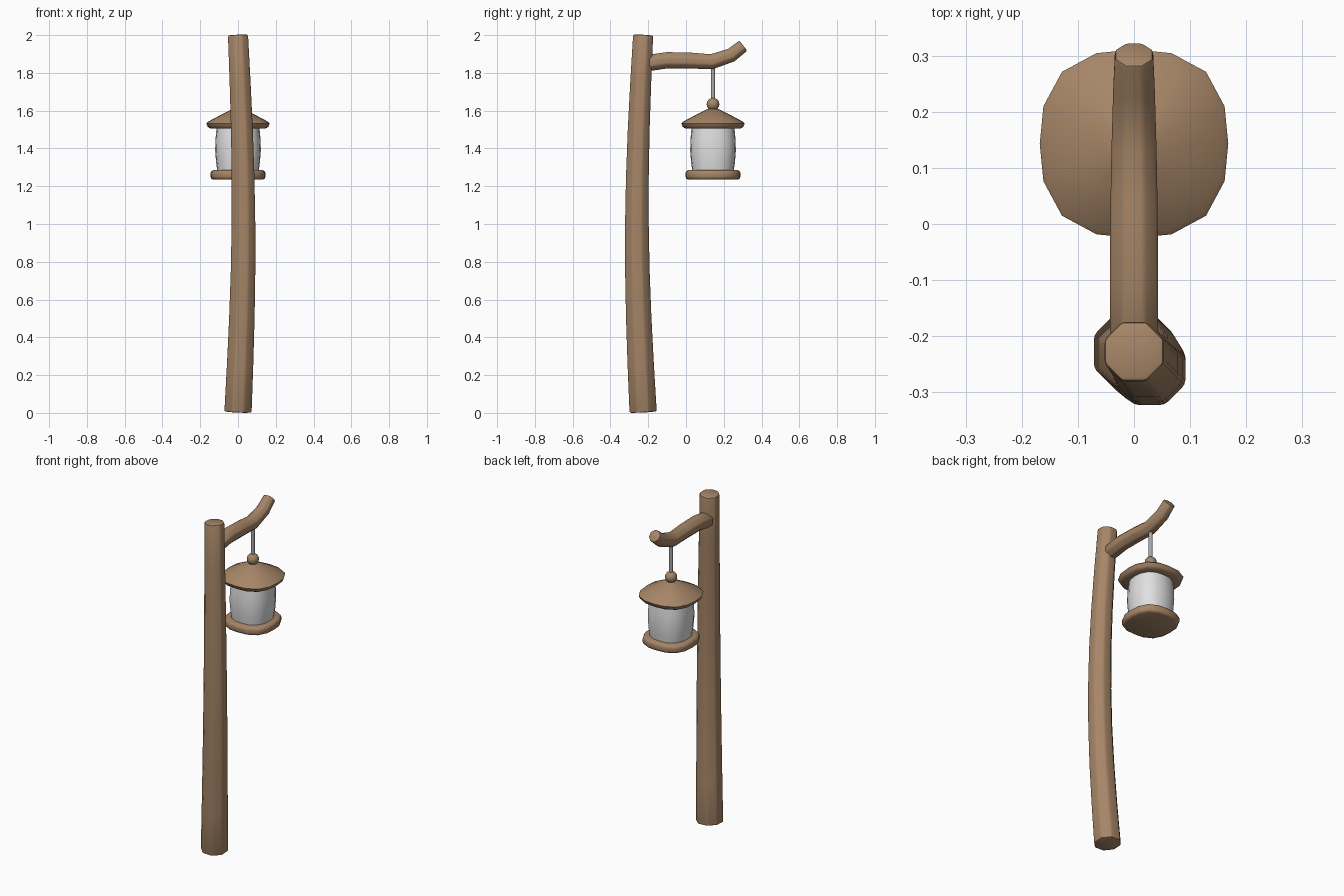
import bpy, bmesh, math
from mathutils import Vector

cube = bpy.data.objects.get("Cube")
if cube:
    bpy.data.objects.remove(cube, do_unlink=True)


def material(name, rgb, rough=0.7):
    m = bpy.data.materials.new(name)
    m.use_nodes = True
    m.diffuse_color = (*rgb, 1)
    bsdf = next(n for n in m.node_tree.nodes if n.type == 'BSDF_PRINCIPLED')
    bsdf.inputs["Base Color"].default_value = (*rgb, 1)
    bsdf.inputs["Roughness"].default_value = rough
    return m


wood = material("brown wood", (0.38, 0.235, 0.135))
glass = material("frosted white glass", (0.75, 0.75, 0.75))
metal = material("grey metal", (0.4, 0.4, 0.41))


def finish(name, bm, mat, angle, bevel=0.0):
    bmesh.ops.recalc_face_normals(bm, faces=bm.faces)
    if bevel:
        sharp = [e for e in bm.edges if e.calc_face_angle(0) > 0.6]
        bmesh.ops.bevel(bm, geom=sharp, offset=bevel, segments=2,
                        profile=0.5, affect='EDGES', clamp_overlap=True)
    mesh = bpy.data.meshes.new(name)
    bm.to_mesh(mesh)
    bm.free()
    mesh.materials.append(mat)
    obj = bpy.data.objects.new(name, mesh)
    bpy.context.collection.objects.link(obj)
    bpy.ops.object.select_all(action='DESELECT')
    obj.select_set(True)
    bpy.context.view_layer.objects.active = obj
    bpy.ops.object.shade_smooth_by_angle(angle=math.radians(angle))
    return obj


def skin(bm, rings):
    """Join closed rings of points with quads and cap both ends."""
    loops = [[bm.verts.new(p) for p in ring] for ring in rings]
    n = len(loops[0])
    for a, b in zip(loops, loops[1:]):
        for i in range(n):
            j = (i + 1) % n
            bm.faces.new((a[i], a[j], b[j], b[i]))
    bm.faces.new(loops[0][::-1])
    bm.faces.new(loops[-1])


def octagon_sweep(name, path, bevel):
    """Sweep an octagon along (x, y, z, half width) stations."""
    pts = [Vector(p[:3]) for p in path]
    rings = []
    for k, p in enumerate(pts):
        t = (pts[min(k + 1, len(pts) - 1)] - pts[max(k - 1, 0)]).normalized()
        u = (Vector((1, 0, 0)) - t * t.x).normalized()
        v = t.cross(u)
        r = path[k][3] / math.cos(math.pi / 8)
        angles = [math.pi / 8 + i * math.pi / 4 for i in range(8)]
        rings.append([p + (u * math.cos(a) + v * math.sin(a)) * r for a in angles])
    bm = bmesh.new()
    skin(bm, rings)
    return finish(name, bm, wood, 40, bevel)


AXIS_Y = 0.143


def lantern_part(name, profile, mat, square=0.08, sides=16, angle=40):
    """Loft (radius, z) stations, swelling toward the diagonals."""
    rings = []
    for r, z in profile:
        ring = []
        for i in range(sides):
            a = math.tau * i / sides
            q = r * (1 + square * math.sin(2 * a) ** 2)
            ring.append((q * math.cos(a), AXIS_Y + q * math.sin(a), z))
        rings.append(ring)
    bm = bmesh.new()
    skin(bm, rings)
    return finish(name, bm, mat, angle)


# Bowed post
post = []
for k in range(9):
    s = k / 8
    bow = math.sin(math.pi * s)
    post.append((0.029 * bow, -0.227 - 0.033 * bow, 0.005 + 1.995 * s,
                 0.072 - 0.019 * s))
octagon_sweep("post", post, 0.008)

# Crooked arm
octagon_sweep("arm", [(0, -0.2, 1.852, 0.043), (0, -0.1, 1.867, 0.043),
                      (0, 0.03, 1.865, 0.042), (0, 0.135, 1.859, 0.04),
                      (0, 0.24, 1.894, 0.037), (0, 0.303, 1.944, 0.034)], 0.006)

# Hanging rod and knob
lantern_part("hanging_rod", [(0.011, 1.65), (0.011, 1.84)], metal, 0, 12)
bm = bmesh.new()
bmesh.ops.create_uvsphere(bm, u_segments=16, v_segments=8, radius=0.034)
bmesh.ops.translate(bm, verts=bm.verts, vec=(0, AXIS_Y, 1.634))
finish("roof_knob", bm, wood, 60)

# Lantern roof, glass and base
lantern_part("lantern_roof", [(0.11, 1.505), (0.148, 1.506), (0.16, 1.514),
                              (0.168, 1.533), (0.16, 1.541), (0.1, 1.573),
                              (0.03, 1.608), (0.01, 1.612)], wood)
lantern_part("lantern_glass", [(0.108, 1.27), (0.116, 1.325), (0.121, 1.39),
                               (0.119, 1.45), (0.113, 1.515)], glass)
lantern_part("lantern_base", [(0.13, 1.235), (0.141, 1.24), (0.145, 1.25),
                              (0.145, 1.27), (0.141, 1.28), (0.13, 1.285)],
             wood, 0.1, angle=50)
